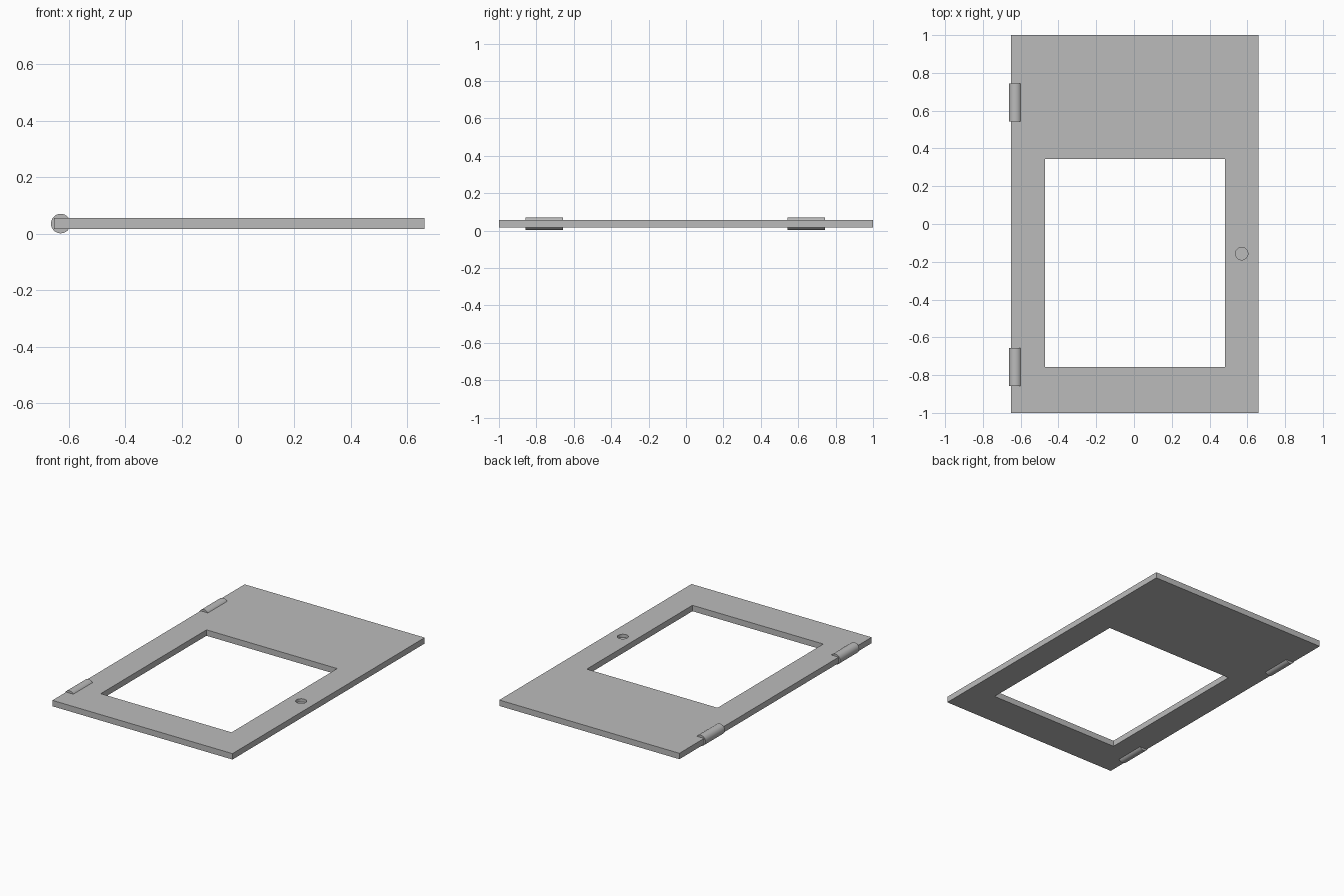
import bpy
import math

if "Cube" in bpy.data.objects:
    bpy.data.objects.remove(bpy.data.objects["Cube"], do_unlink=True)

BOTTOM, TOP = 0.017, 0.056
MID = (BOTTOM + TOP) / 2

grey = bpy.data.materials.new("plain grey")
grey.use_nodes = True
colour = (0.5, 0.5, 0.5, 1)
grey.diffuse_color = colour
grey.node_tree.nodes["Principled BSDF"].inputs["Base Color"].default_value = colour


def box(name, x0, x1, y0, y1, z0, z1):
    bpy.ops.mesh.primitive_cube_add(
        size=1, location=((x0 + x1) / 2, (y0 + y1) / 2, (z0 + z1) / 2))
    obj = bpy.context.object
    obj.name = name
    obj.scale = (x1 - x0, y1 - y0, z1 - z0)
    bpy.ops.object.transform_apply(location=False, rotation=False, scale=True)
    obj.data.materials.append(grey)
    return obj


def cylinder(name, radius, depth, location, rotation=(0, 0, 0)):
    bpy.ops.mesh.primitive_cylinder_add(
        vertices=48, radius=radius, depth=depth, location=location, rotation=rotation)
    obj = bpy.context.object
    obj.name = name
    obj.data.materials.append(grey)
    bpy.ops.object.shade_smooth_by_angle(angle=math.radians(30))
    return obj


def cut(target, cutter):
    mod = target.modifiers.new("cut", "BOOLEAN")
    mod.operation = "DIFFERENCE"
    mod.solver = "EXACT"
    mod.object = cutter
    bpy.context.view_layer.objects.active = target
    bpy.ops.object.modifier_apply(modifier=mod.name)
    bpy.data.objects.remove(cutter, do_unlink=True)


# Door panel with a window opening and a shallow round finger recess
panel = box("door_panel", -0.652, 0.66, -1, 1, BOTTOM, TOP)
cut(panel, box("window_cutter", -0.47, 0.483, -0.757, 0.343, -0.1, 0.2))
cut(panel, cylinder("recess_cutter", 0.033, 0.04, (0.57, -0.157, TOP)))

# Two hinge barrels along the right edge
for name, y in (("front_hinge", -0.757), ("back_hinge", 0.643)):
    cylinder(name, 0.0345, 0.2, (-0.628, y, MID), (math.pi / 2, 0, 0))
